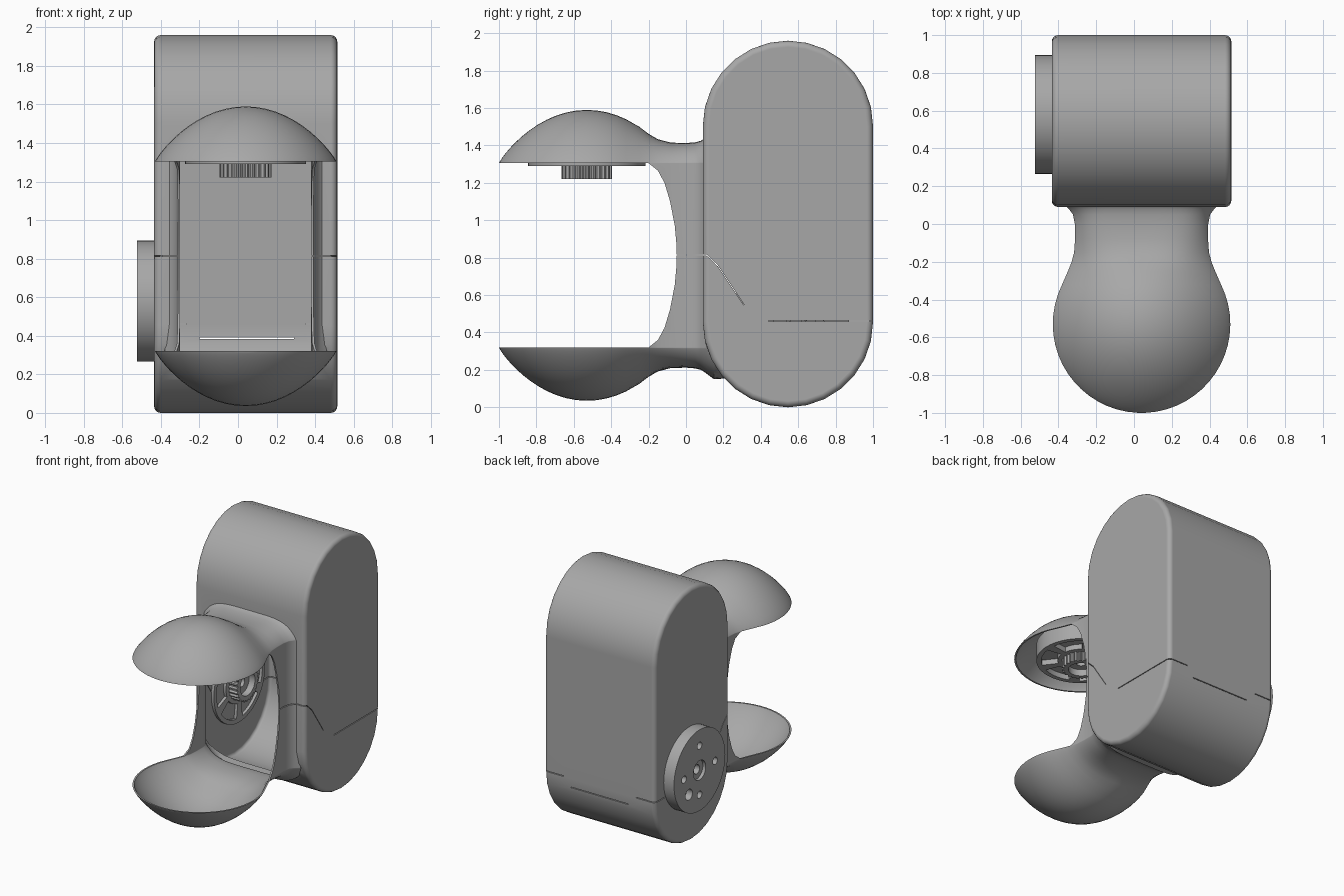
import bpy, bmesh
from math import sin, cos, pi, sqrt

if "Cube" in bpy.data.objects:
    bpy.data.objects.remove(bpy.data.objects["Cube"])

CX = 0.04                           # centre plane of the housing
BODY_WALL, POD_WALL = 0.02, 0.012   # shell thicknesses

GREY = bpy.data.materials.new("grey")
GREY.diffuse_color = (0.39, 0.39, 0.39, 1)
GREY.use_nodes = True
GREY.node_tree.nodes["Principled BSDF"].inputs["Base Color"].default_value = GREY.diffuse_color


def make(name, rings):
    """Closed solid lofted through equal-length rings of points."""
    bm = bmesh.new()
    vs = [[bm.verts.new(p) for p in r] for r in rings]
    n = len(rings[0])
    for a, b in zip(vs, vs[1:]):
        for i in range(n):
            j = (i + 1) % n
            bm.faces.new((a[i], a[j], b[j], b[i]))
    bm.faces.new(vs[0][::-1])
    bm.faces.new(vs[-1])
    bmesh.ops.recalc_face_normals(bm, faces=bm.faces)
    me = bpy.data.meshes.new(name)
    bm.to_mesh(me)
    bm.free()
    me.materials.append(GREY)
    ob = bpy.data.objects.new(name, me)
    bpy.context.collection.objects.link(ob)
    return ob


def prism_x(name, yz, x0, x1):
    return make(name, [[(x, y, z) for y, z in yz] for x in (x0, x1)])


def prism_z(name, xy, z0, z1):
    return make(name, [[(x, y, z) for x, y in xy] for z in (z0, z1)])


def circle(r, n=48, x=0, y=0):
    return [(x + r * cos(2 * pi * i / n), y + r * sin(2 * pi * i / n)) for i in range(n)]


def apply_mod(ob, kind, **props):
    m = ob.modifiers.new(kind.title(), kind)
    for k, v in props.items():
        setattr(m, k, v)
    bpy.context.view_layer.objects.active = ob
    bpy.ops.object.modifier_apply(modifier=m.name)


def boolean(ob, tool, op='DIFFERENCE'):
    apply_mod(ob, 'BOOLEAN', operation=op, object=tool, solver='EXACT')
    bpy.data.objects.remove(tool)


def smooth(ob, angle=32):
    bpy.ops.object.select_all(action='DESELECT')
    ob.select_set(True)
    bpy.context.view_layer.objects.active = ob
    bpy.ops.object.shade_smooth_by_angle(angle=angle * pi / 180)
    apply_mod(ob, 'WEIGHTED_NORMAL', keep_sharp=True)


def body(name, t):
    """Upright stadium block with softened rims, inset by t."""
    r, n = 0.455 - t, 14
    pts = [(0.545 + r * cos(pi * i / n), 1.505 + r * sin(pi * i / n)) for i in range(n + 1)]
    pts += [(0.545 - r * cos(pi * i / n), 0.455 - r * sin(pi * i / n)) for i in range(n + 1)]
    ob = prism_x(name, pts, CX - 0.475 + t, CX + 0.475 - t)
    apply_mod(ob, 'BEVEL', width=0.033 - t / 2, segments=4,
              limit_method='ANGLE', angle_limit=pi / 3)
    return ob


def pod(name, t, back):
    """Blunt-rimmed domes flowing into the neck, lofted along y, inset by t."""
    R, H, B = 0.47 - t, 0.285 - t, 0.87
    stations = []
    for i in range(18):
        a = 0.05 + (2.03 - 0.05) * i / 17
        d = -R * cos(a)
        stations.append((-0.53 + d, sqrt(R * R - d * d), H * (1 - (d / R) ** 2) ** B, 2))
    neck = [(-0.25, .39, .195, 2.1), (-0.2, .37, .157, 2.5), (-0.15, .357, .128, 3.2),
            (-0.08, .352, .11, 4), (0, .353, .108, 5), (0.05, .363, .112, 5),
            (0.08, .385, .12, 5), (0.11, .42, .14, 5), (0.15, .43, .17, 5),
            (back, .43, .165, 5)]
    stations += [(y, w - t, h - t, p) for y, w, h, p in neck]
    rings, n = [], 28
    for y, w, h, p in stations:
        us = [-cos(pi * i / n) for i in range(n + 1)]
        top = [(CX + w * u, y, 1.305 + h * max(0, 1 - abs(u) ** p) ** B) for u in us]
        rings.append(top + [(x, y, 1.625 - z) for x, y, z in reversed(top)])
    return make(name, rings)


# Hollow housing: body, neck and two open domes
housing = body("housing", 0)
boolean(housing, pod("pod_outer", 0, 0.22), 'UNION')
boolean(housing, body("body_hollow", BODY_WALL))
boolean(housing, pod("pod_hollow", POD_WALL, 0.24))

# Front opening between the domes
half = [(-1.2, 1.305), (-0.2, 1.305), (-0.15, 1.265), (-0.115, 1.2), (-0.085, 1.1),
        (-0.06, 0.97), (-0.05, 0.86)]
opening = half + [(y, 1.625 - z) for y, z in reversed(half)]
boolean(housing, prism_x("opening", opening, -0.7, 0.8))

# Thin parting seams: stepped on the sides, dipping across the back
side = [(-0.1, 0.817), (0.11, 0.817), (0.17, 0.76), (0.31, 0.55)]
rear = [(0.44, 0.464), (1.05, 0.464)]
dip = [(0.8, 0.39), (1.05, 0.39)]
for path, x0, x1 in ((side, -0.7, 0.8), (rear, -0.7, -0.27), (rear, 0.35, 0.8),
                     (dip, -0.2, 0.29)):
    strip = path + [(y, z - 0.006) for y, z in reversed(path)]
    boolean(housing, prism_x("seam", strip, x0, x1))
smooth(housing)


def horn(name, T=0.13):
    """Drive flange: drilled outer face, pocketed inner face, ribbed hub."""
    ob = prism_z(name, circle(0.314, 64), 0, T)
    # four screw holes, one larger hole and a stepped centre bore
    holes = [(0.19, 0, .028), (-0.19, 0, .028), (0, 0.19, .028), (0, -0.19, .028),
             (-0.14, 0.13, .042)]
    for x, y, r in holes:
        boolean(ob, prism_z("hole", circle(r, 20, x, y), T - 0.05, T + 0.1))
    boolean(ob, prism_z("bore_step", circle(0.075, 32), T - 0.025, T + 0.1))
    # pockets between six spokes on the inner face
    for k in range(6):
        a0, n = k * pi / 3 + 0.13, 8
        arc = [a0 + (pi / 3 - 0.26) * i / n for i in range(n + 1)]
        sector = [(0.28 * cos(a), 0.28 * sin(a)) for a in arc]
        sector += [(0.165 * cos(a), 0.165 * sin(a)) for a in reversed(arc)]
        boolean(ob, prism_z("pocket", sector, -0.1, 0.04))
    # ribbed hub
    teeth = []
    for i in range(96):
        r = 0.135 if i % 4 < 2 else 0.122
        a = 2 * pi * i / 96
        teeth.append((r * cos(a), r * sin(a)))
    boolean(ob, prism_z("hub", teeth, -0.07, 0.02), 'UNION')
    boolean(ob, prism_z("hub_recess", circle(0.09, 32), -0.1, -0.02))
    boolean(ob, prism_z("bore", circle(0.035, 24), -0.2, T + 0.1))
    smooth(ob, 30)
    return ob


# Flange under the upper dome
dome_flange = horn("dome_flange")
dome_flange.location = (CX, -0.53, 1.29)

# Flange on the left wall, outer face pointing to -x
side_flange = horn("side_flange")
side_flange.rotation_euler = (0, -pi / 2, 0)
side_flange.location = (-0.393, 0.58, 0.58)
